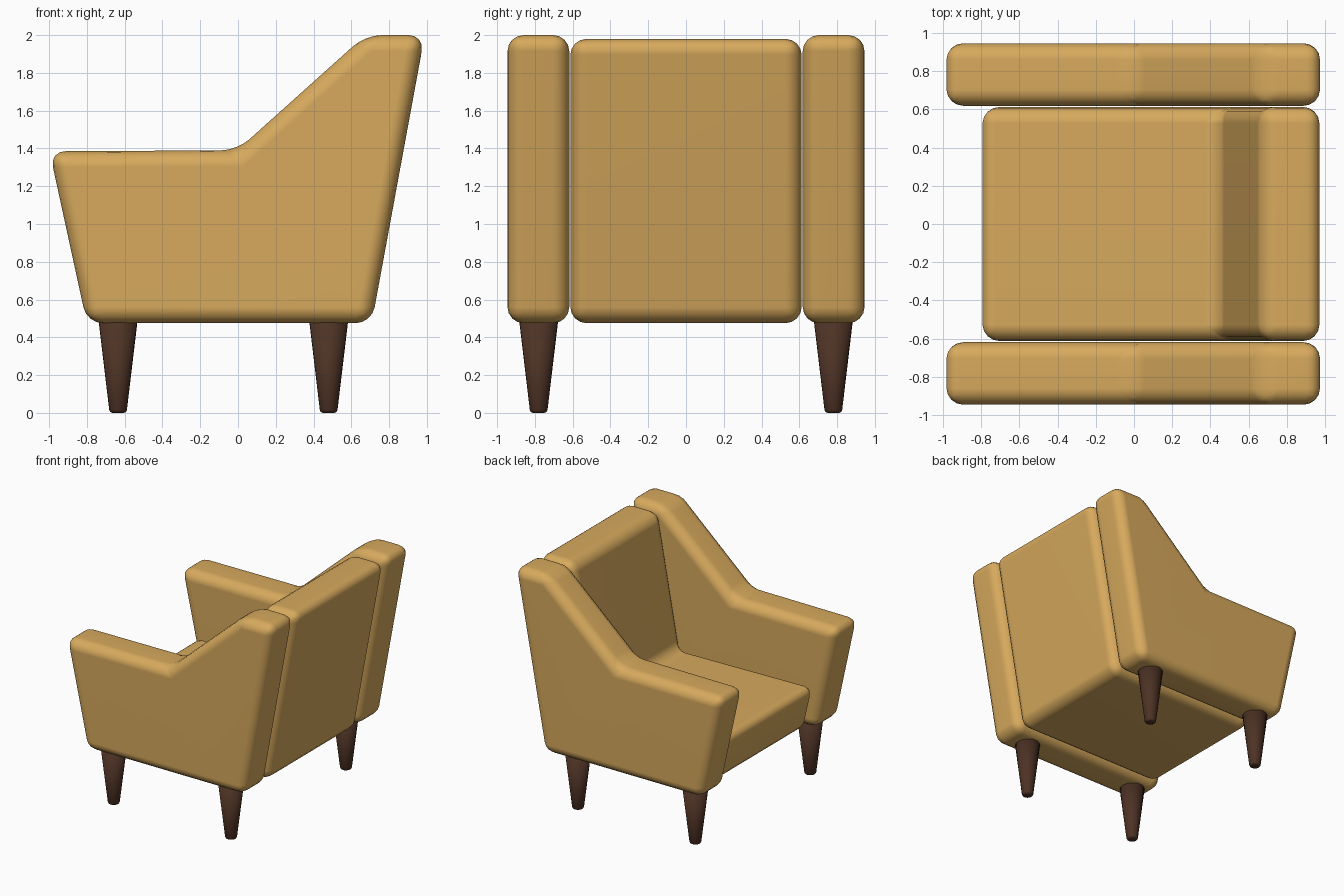
import bpy, bmesh, math

if "Cube" in bpy.data.objects:
    bpy.data.objects.remove(bpy.data.objects["Cube"])


def material(name, rgb):
    m = bpy.data.materials.new(name)
    m.diffuse_color = (*rgb, 1)
    m.use_nodes = True
    m.node_tree.nodes["Principled BSDF"].inputs["Base Color"].default_value = m.diffuse_color
    return m


fabric = material("mustard_fabric", (0.68, 0.40, 0.11))
wood = material("dark_wood", (0.075, 0.032, 0.018))


def finish(name, bm, mat):
    bmesh.ops.recalc_face_normals(bm, faces=bm.faces)
    me = bpy.data.meshes.new(name)
    bm.to_mesh(me)
    bm.free()
    me.materials.append(mat)
    for p in me.polygons:
        p.use_smooth = True
    ob = bpy.data.objects.new(name, me)
    bpy.context.collection.objects.link(ob)
    return ob


def cushion(name, profile, y0, y1, width):
    # side profile (x, z) extruded along y, then softly rounded
    bm = bmesh.new()
    f = bm.faces.new([bm.verts.new((x, y0, z)) for x, z in profile])
    ext = bmesh.ops.extrude_face_region(bm, geom=[f])["geom"]
    moved = [v for v in ext if isinstance(v, bmesh.types.BMVert)]
    bmesh.ops.translate(bm, verts=moved, vec=(0, y1 - y0, 0))
    ob = finish(name, bm, fabric)
    b = ob.modifiers.new("soft_edges", "BEVEL")
    b.width = width
    b.segments = 4
    b.limit_method = "ANGLE"
    b.angle_limit = math.radians(25)
    w = ob.modifiers.new("clean_shading", "WEIGHTED_NORMAL")
    w.keep_sharp = True
    return ob


# side arms that sweep up into the back
arm = [(-0.80, 0.475), (0.708, 0.475), (0.988, 2.0), (0.675, 2.0),
       (-0.005, 1.39), (-0.998, 1.385)]
# one-piece seat and backrest between the arms
seat = [(-0.72, 0.475), (0.708, 0.475), (0.985, 1.98), (0.66, 1.98),
        (0.455, 0.85), (-0.81, 0.87)]

cushion("left_arm", arm, 0.618, 0.945, 0.085)
cushion("right_arm", arm, -0.945, -0.618, 0.085)
cushion("seat_and_back", seat, -0.612, 0.612, 0.085)


# tapered round legs
def leg(name, x, y):
    bm = bmesh.new()
    bmesh.ops.create_cone(bm, cap_ends=True, segments=24, radius1=0.045,
                          radius2=0.107, depth=0.52)
    bmesh.ops.translate(bm, verts=bm.verts, vec=(x, y, 0.26))
    rim = [e for e in bm.edges if all(v.co.z < 0.01 for v in e.verts)]
    bmesh.ops.bevel(bm, geom=rim, offset=0.015, segments=2, profile=0.5,
                    affect="EDGES")
    finish(name, bm, wood)


for side, y in (("left", 0.78), ("right", -0.78)):
    leg(side + "_front_leg", -0.635, y)
    leg(side + "_back_leg", 0.48, y)
